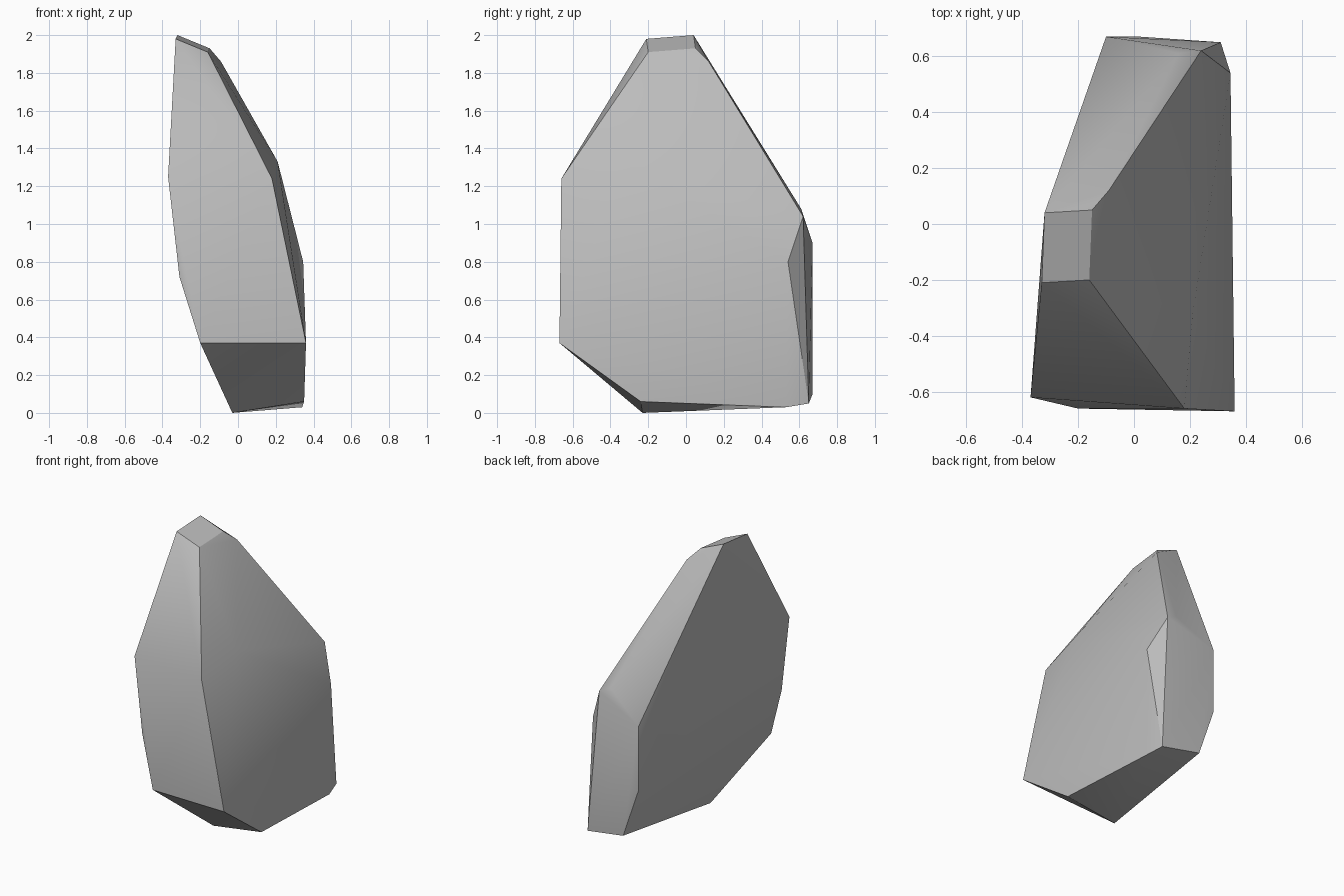
import bpy
import bmesh
import math

# Remove the default cube if present
default_cube = bpy.data.objects.get("Cube")
if default_cube is not None:
    bpy.data.objects.remove(default_cube, do_unlink=True)


def make_material(name, colour):
    """Plain flat material, same colour in viewport and render."""
    material = bpy.data.materials.new(name)
    material.use_nodes = True
    material.diffuse_color = colour
    shader = material.node_tree.nodes["Principled BSDF"]
    shader.inputs["Base Color"].default_value = colour
    shader.inputs["Roughness"].default_value = 0.9
    return material


def hull_object(name, corner_groups, material):
    """Chiselled solid: the convex hull around groups of corner points."""
    bm = bmesh.new()
    for corners in corner_groups:
        for corner in corners:
            bm.verts.new(corner)
    result = bmesh.ops.convex_hull(bm, input=bm.verts[:])
    inside = [e for e in result["geom_interior"] if isinstance(e, bmesh.types.BMVert)]
    if inside:
        bmesh.ops.delete(bm, geom=inside, context="VERTS")
    bmesh.ops.recalc_face_normals(bm, faces=bm.faces[:])

    mesh = bpy.data.meshes.new(name)
    bm.to_mesh(mesh)
    bm.free()
    mesh.materials.append(material)
    obj = bpy.data.objects.new(name, mesh)
    bpy.context.collection.objects.link(obj)
    return obj


# Small slanted cap at the peak
peak = [(-.33, -.21, 1.98), (-.32, .04, 2), (-.15, .05, 1.93), (-.16, -.2, 1.91)]

# Front facet, from shoulder down to the lower lip
front_facet = [(-.37, -.62, 1.25), (.18, -.66, 1.24), (.36, -.67, .37),
               (-.2, -.66, .37), (-.31, -.62, .72)]

# Softly bulging side
side_bulge = [(-.09, .12, 1.86), (.21, -.32, 1.33), (.345, .54, .8)]

# Back facet
back_facet = [(.16, .61, 1.08), (.24, .62, 1.04), (-.1, .67, .9),
              (-.1, .67, .45), (.02, .67, .1), (.31, .65, .05)]

# Underside corners
underside = [(-.03, -.23, 0), (.35, -.24, .06), (.34, .53, .03)]

stone_grey = make_material("stone grey", (.5, .5, .5, 1))
rock = hull_object("rock", [peak, front_facet, side_bulge, back_facet, underside], stone_grey)

# Smooth the gentle folds, keep the chiselled edges sharp
bpy.ops.object.select_all(action="DESELECT")
rock.select_set(True)
bpy.context.view_layer.objects.active = rock
bpy.ops.object.shade_smooth_by_angle(angle=math.radians(30))
